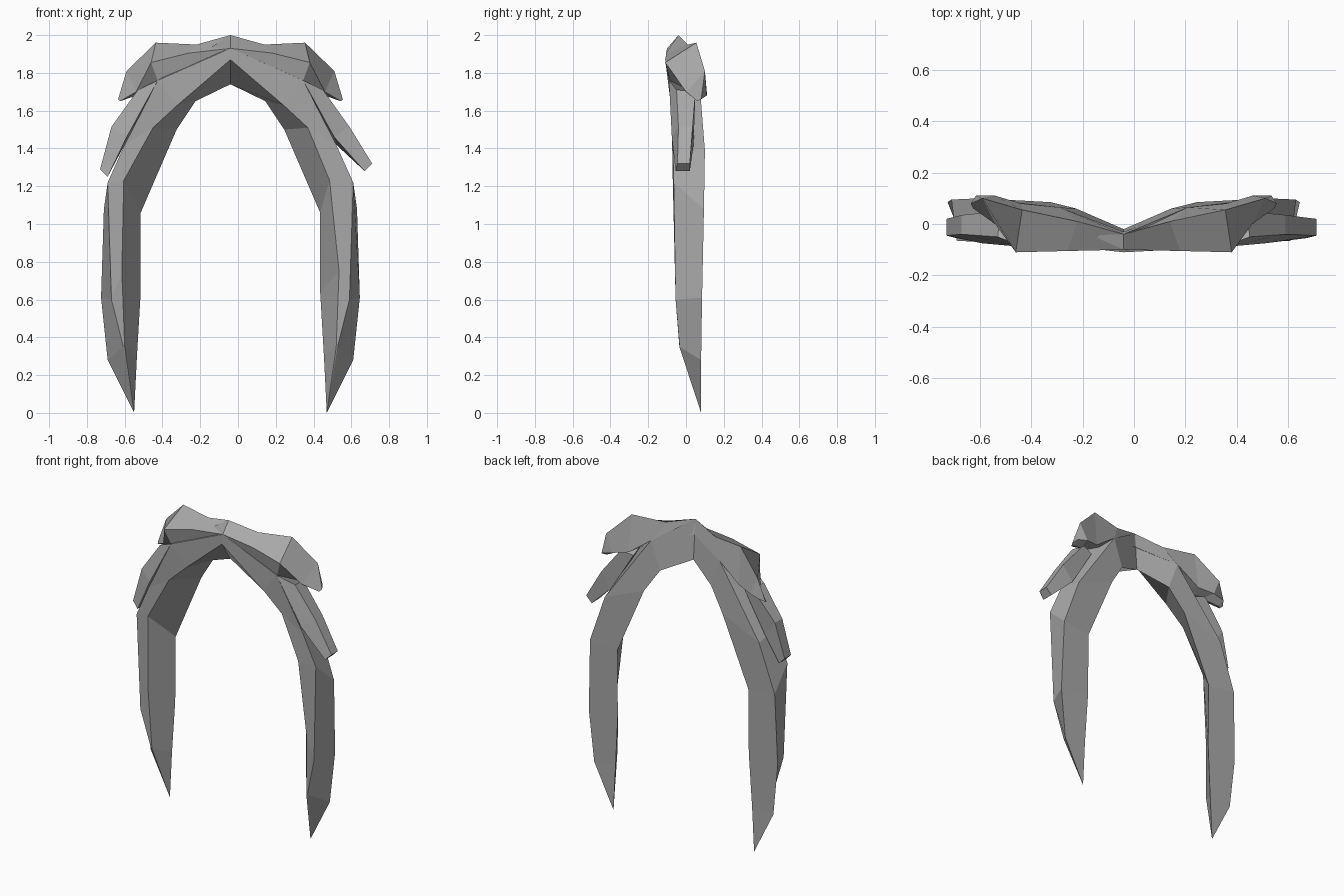
import bpy, bmesh

cube = bpy.data.objects.get("Cube")
if cube:
    bpy.data.objects.remove(cube, do_unlink=True)

grey = bpy.data.materials.new("plain grey")
grey.use_nodes = True
colour = (0.4, 0.4, 0.4, 1)
grey.diffuse_color = colour
grey.node_tree.nodes["Principled BSDF"].inputs["Base Color"].default_value = colour

MIDDLE = -0.04  # symmetry plane


def loft(name, sections):
    """Skin a row of equal-sized cross-sections and cap both ends."""
    bm = bmesh.new()
    rings = [[bm.verts.new((x + MIDDLE, y, z)) for x, y, z in s] for s in sections]
    n = len(rings[0])
    for a, b in zip(rings, rings[1:]):
        for i in range(n):
            j = (i + 1) % n
            bm.faces.new((a[i], a[j], b[j], b[i]))
    bm.faces.new(rings[0])
    bm.faces.new(rings[-1][::-1])
    bmesh.ops.remove_doubles(bm, verts=bm.verts, dist=0.002)
    bmesh.ops.recalc_face_normals(bm, faces=bm.faces)
    mesh = bpy.data.meshes.new(name)
    bm.to_mesh(mesh)
    bm.free()
    mesh.materials.append(grey)
    obj = bpy.data.objects.new(name, mesh)
    bpy.context.collection.objects.link(obj)
    return obj


def flip(sections):
    return [[(-x, y, z) for x, y, z in s] for s in sections]


# Arch strand: front inner, front outer, back outer, back inner
def arch_half(ridge):
    return [
        [(.28, -.08, 1.63), (.385, -.09, 1.76), (.25, .065, 1.83), (.185, .06, 1.65)],
        [(.41, -.075, 1.51), (.56, -.07, 1.42), (.56, .1, 1.39), (.285, .085, 1.5)],
        [(ridge, -.07, 1.23), (.65, -.065, 1.22), (.67, .095, 1.08), (.475, .09, 1.06)],
        [(.575, -.055, .75), (.63, -.055, .6), (.685, .085, .61), (.475, .085, .64)],
        [(.56, -.035, .35), (.567, -.034, .35), (.65, .08, .28), (.495, .08, .3)],
        [(.51, .08, 0)] * 4,
    ]


arch_top = [[(0, -.11, 1.87), (0, -.1, 1.93), (0, -.04, 2), (0, -.02, 1.74)]]
loft("arch_strand", flip(arch_half(.565))[::-1] + arch_top + arch_half(.525))

# Crown fringe: top, front, underside, back
crown_half = [
    [(.18, .01, 1.95), (.22, -.105, 1.905), (.2, -.09, 1.83), (.25, .065, 1.83)],
    [(.395, .055, 1.96), (.42, -.11, 1.855), (.385, -.085, 1.76), (.4, .08, 1.72)],
    [(.55, .1, 1.81), (.5, 0, 1.7), (.47, .03, 1.69), (.5, .11, 1.7)],
    [(.595, .08, 1.66), (.585, .06, 1.65), (.57, .07, 1.655), (.575, .11, 1.68)],
]
crown_top = [[(0, -.04, 2), (0, -.1, 1.93), (0, -.09, 1.9), (0, -.03, 1.9)]]
loft("crown_fringe", flip(crown_half)[::-1] + crown_top + crown_half)


# Side locks, the left one splayed further out
def side_lock(dx, dz):
    tip = [(.65, -.055, 1.25), (.69, -.045, 1.29), (.69, .02, 1.29), (.65, .02, 1.25)]
    return [
        [(.385, -.09, 1.76), (.49, -.05, 1.71), (.48, .05, 1.7), (.4, .03, 1.68)],
        [(.55, -.075, 1.46), (.63, -.04, 1.515), (.63, .035, 1.515), (.56, .04, 1.42)],
        [(x + dx, y, z + dz) for x, y, z in tip],
    ]


loft("left_side_lock", side_lock(.06, .03))
loft("right_side_lock", flip(side_lock(0, 0)))
